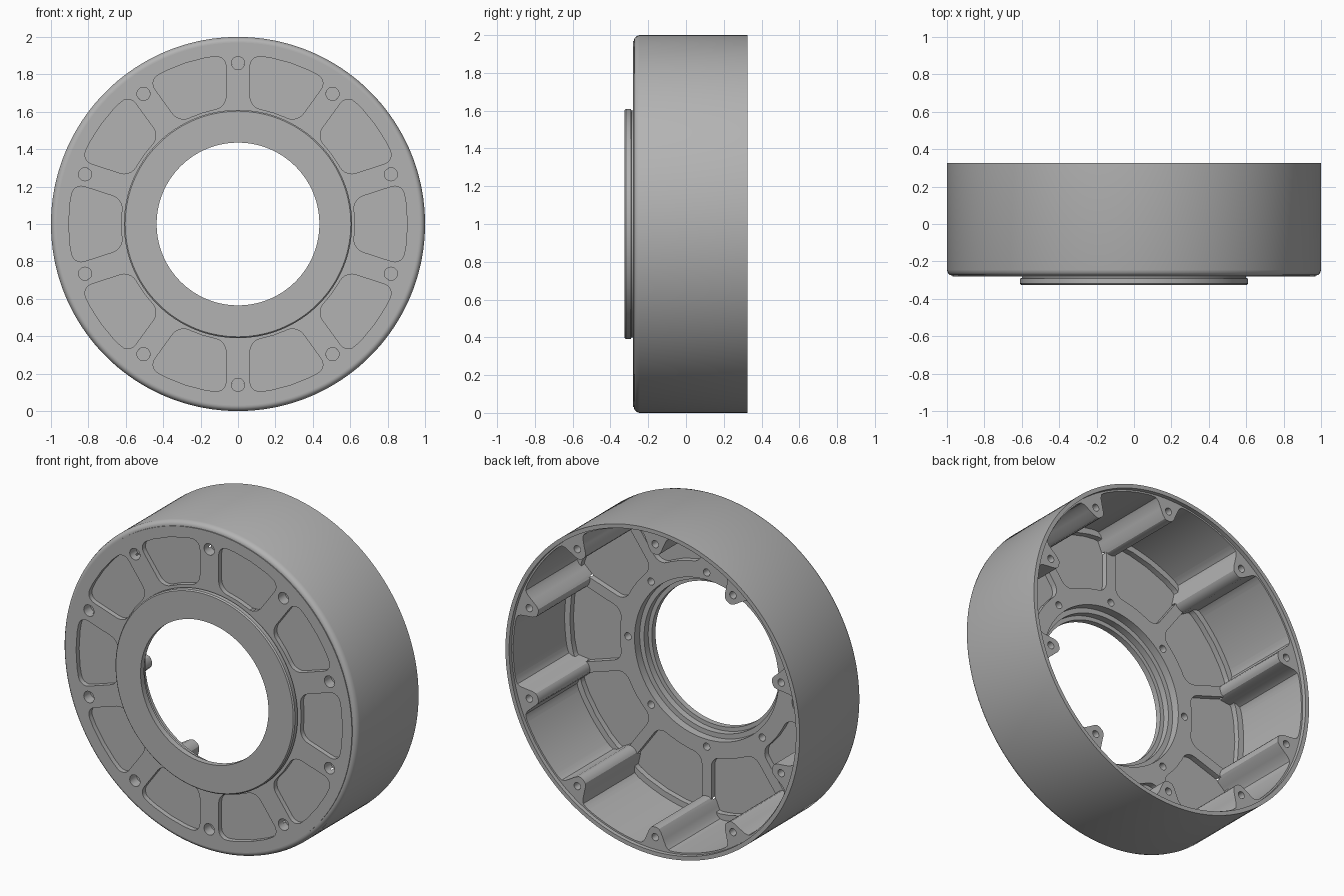
import bpy, bmesh
from math import sin, cos, asin, pi, radians, exp, remainder

if "Cube" in bpy.data.objects:
    bpy.data.objects.remove(bpy.data.objects["Cube"])

SEG = 180
STEP = radians(36)

grey = bpy.data.materials.new("cast_grey")
grey.use_nodes = True
COLOUR = (0.45, 0.45, 0.45, 1)
grey.diffuse_color = COLOUR
grey.node_tree.nodes["Principled BSDF"].inputs["Base Color"].default_value = COLOUR


def polar(r, a, y):
    return (r * cos(a), y, 1 + r * sin(a))


def finish(bm, name):
    bmesh.ops.recalc_face_normals(bm, faces=bm.faces)
    mesh = bpy.data.meshes.new(name)
    bm.to_mesh(mesh)
    bm.free()
    mesh.materials.append(grey)
    ob = bpy.data.objects.new(name, mesh)
    bpy.context.collection.objects.link(ob)
    return ob


def lathe(name, profile, segments=SEG):
    """Closed ring around the y axis; a radius may be a function of angle."""
    bm = bmesh.new()
    rings = []
    for i in range(segments):
        a = 2 * pi * i / segments
        rings.append([bm.verts.new(polar(r(a) if callable(r) else r, a, y))
                      for r, y in profile])
    for i, ring in enumerate(rings):
        nxt = rings[(i + 1) % segments]
        for j in range(len(profile)):
            k = (j + 1) % len(profile)
            bm.faces.new((ring[j], ring[k], nxt[k], nxt[j]))
    return finish(bm, name)


def prism(bm, points, y0, y1):
    face = bm.faces.new([bm.verts.new((x, y0, z)) for x, _, z in points])
    out = bmesh.ops.extrude_face_region(bm, geom=[face])
    for v in out["geom"]:
        if isinstance(v, bmesh.types.BMVert):
            v.co.y = y1


def hole_cutter(name, count, ring, radius, y0, y1):
    bm = bmesh.new()
    for n in range(count):
        cx, _, cz = polar(ring, pi / 2 + 2 * pi * n / count, 0)
        prism(bm, [(cx + radius * cos(t * pi / 12), 0, cz + radius * sin(t * pi / 12))
                   for t in range(24)], y0, y1)
    return finish(bm, name)


def pocket_cutter(name, spoke, inner, outer, corner, y0, y1):
    """Ten rounded sectors separated by spokes of constant width."""
    bm = bmesh.new()
    for n in range(10):
        points = []
        for r, way in ((inner, 1), (outer, -1)):
            half = STEP / 2 - asin(spoke / r)
            points += [polar(r, n * STEP + way * half * (t / 2 - 1), 0) for t in range(5)]
        flat = bmesh.new()
        verts = [flat.verts.new(p) for p in points]
        flat.faces.new(verts)
        bmesh.ops.bevel(flat, geom=[verts[i] for i in (0, 4, 5, 9)], offset=corner,
                        segments=5, profile=0.5, affect='VERTICES')
        flat.faces.ensure_lookup_table()
        prism(bm, [v.co.copy() for v in flat.faces[0].verts], y0, y1)
        flat.free()
    return finish(bm, name)


def cut(ob, *cutters):
    for c in cutters:
        mod = ob.modifiers.new(c.name, 'BOOLEAN')
        mod.operation = 'DIFFERENCE'
        mod.solver = 'EXACT'
        mod.object = c
        bpy.context.view_layer.objects.active = ob
        bpy.ops.object.modifier_apply(modifier=mod.name)


def boss_radius(a):
    """Inner wall line that swells inward at each screw boss."""
    d = abs(remainder(a - pi / 2, STEP))
    return 0.968 - 0.118 * exp(-(d / 0.068) ** 4) - 0.012 * exp(-(d / 0.12) ** 2)


# Outer shell with a rounded front edge and a stepped rear mouth
shell = lathe("outer_shell", [
    (0.965, -0.275), (0.975, -0.275), (0.985, -0.272), (0.995, -0.262), (1.0, -0.245),
    (1.0, 0.325), (0.975, 0.325), (0.975, 0.3), (0.965, 0.3)])

# Front plate with raised hub, stepped bore and undercut
plate = lathe("front_plate", [
    (0.97, -0.28), (0.6, -0.28), (0.6, -0.288), (0.61, -0.292), (0.61, -0.318),
    (0.603, -0.325), (0.435, -0.325), (0.435, -0.29), (0.46, -0.29), (0.46, -0.25),
    (0.49, -0.25), (0.49, -0.2), (0.97, -0.2)])

# Screw bosses flowing out of the inner wall
bosses = lathe("screw_bosses", [
    (0.972, -0.25), (boss_radius, -0.25), (boss_radius, 0.3), (0.972, 0.3)], 400)

# Pockets and holes
front_pockets = pocket_cutter("front_pocket_cutter", 0.064, 0.625, 0.905, 0.06, -0.4, -0.25)
rear_pockets = pocket_cutter("rear_pocket_cutter", 0.032, 0.59, 0.93, 0.06, -0.235, 0.2)
front_holes = hole_cutter("front_hole_cutter", 10, 0.86, 0.035, -0.4, -0.215)
rear_holes = hole_cutter("rear_hole_cutter", 10, 0.9, 0.022, 0.15, 0.4)
hub_holes = hole_cutter("hub_hole_cutter", 8, 0.535, 0.022, -0.26, 0.1)
cut(plate, front_pockets, rear_pockets, front_holes, hub_holes)
cut(bosses, front_holes, rear_holes)

for helper in (front_pockets, rear_pockets, front_holes, rear_holes, hub_holes):
    bpy.data.objects.remove(helper)

# Smooth curved walls, sharp rims
bpy.ops.object.select_all(action='DESELECT')
for ob in (shell, plate, bosses):
    ob.select_set(True)
bpy.context.view_layer.objects.active = shell
bpy.ops.object.shade_smooth_by_angle(angle=radians(30))
